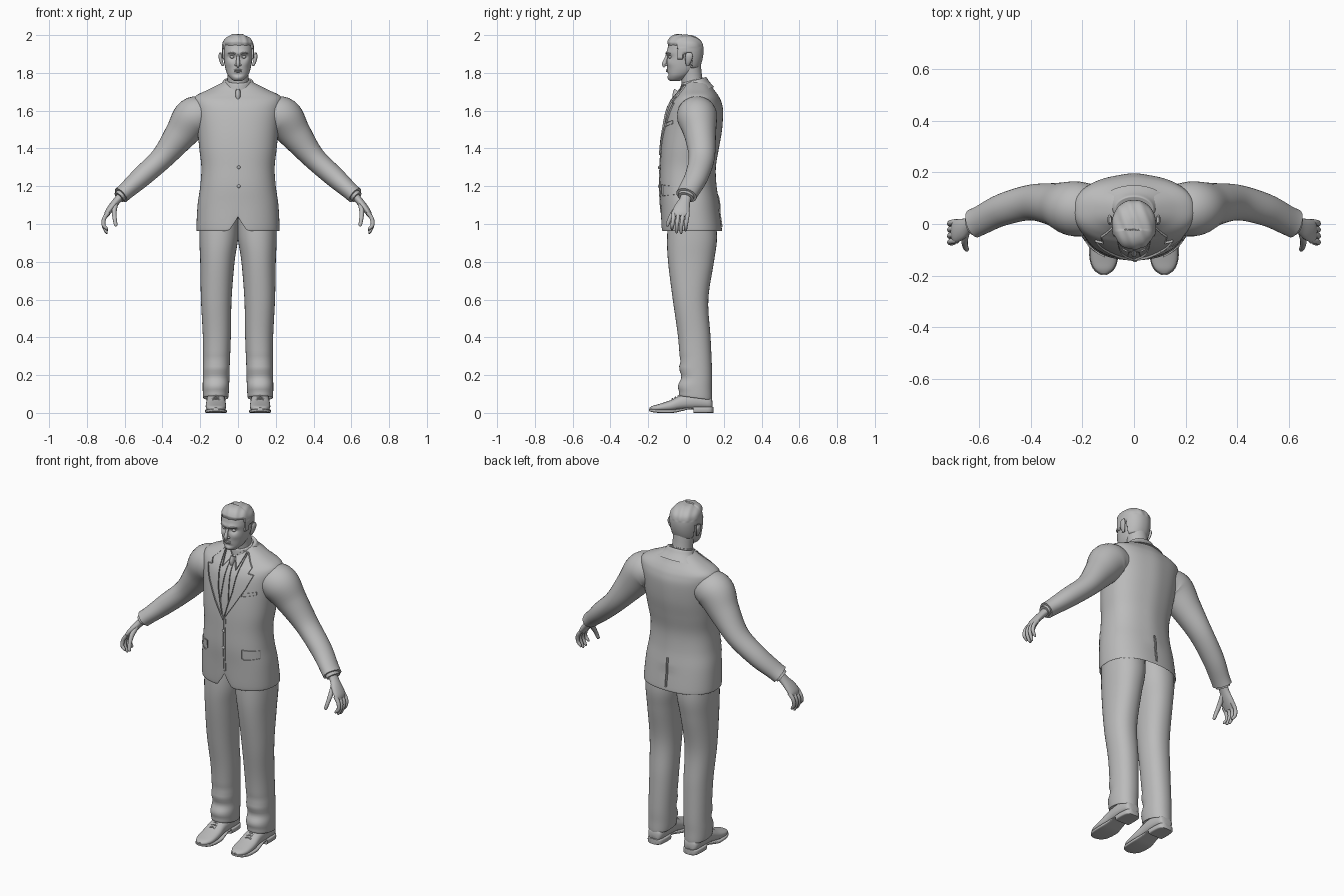
import bpy, bmesh, math
from mathutils import Vector
from mathutils.bvhtree import BVHTree

cube = bpy.data.objects.get("Cube")
if cube:
    bpy.data.objects.remove(cube)

GREY = (0.5, 0.5, 0.5, 1)
mat = bpy.data.materials.new("plain grey")
mat.use_nodes = True
mat.diffuse_color = GREY
mat.node_tree.nodes["Principled BSDF"].inputs["Base Color"].default_value = GREY
X, Y, Z = Vector((1, 0, 0)), Vector((0, 1, 0)), Vector((0, 0, 1))
SIDES = (("left", 1), ("right", -1))


def finish(name, bm, angle=50):
    bmesh.ops.recalc_face_normals(bm, faces=bm.faces)
    me = bpy.data.meshes.new(name)
    bm.to_mesh(me)
    bm.free()
    me.materials.append(mat)
    ob = bpy.data.objects.new(name, me)
    bpy.context.collection.objects.link(ob)
    bpy.ops.object.select_all(action='DESELECT')
    ob.select_set(True)
    bpy.context.view_layer.objects.active = ob
    bpy.ops.object.shade_smooth_by_angle(angle=math.radians(angle))
    return ob


def smooth_rows(rows, n):
    """Catmull-Rom interpolation between rows of numbers."""
    out = []
    for i in range(len(rows) - 1):
        a, b, c, d = rows[max(i - 1, 0)], rows[i], rows[i + 1], rows[min(i + 2, len(rows) - 1)]
        for k in range(n):
            t = k / n
            out.append([q + t / 2 * (r - p + t * (2 * p - 5 * q + 4 * r - s + t * (3 * q - p - 3 * r + s)))
                        for p, q, r, s in zip(a, b, c, d)])
    return out + [list(rows[-1])]


def ring(c, u, v, seg, p):
    def sup(w):
        return math.copysign(abs(w) ** (2 / p), w)
    angles = [2 * math.pi * k / seg for k in range(seg)]
    return [c + u * sup(math.cos(t)) + v * sup(math.sin(t)) for t in angles]


def loft(name, rings, shape=None, caps=True):
    bm = bmesh.new()
    loops = [[bm.verts.new(shape(p) if shape else p) for p in r] for r in rings]
    m = len(loops[0])
    for a, b in zip(loops, loops[1:]):
        for k in range(m):
            bm.faces.new((a[k], a[(k + 1) % m], b[(k + 1) % m], b[k]))
    if caps:
        bm.faces.new(loops[0])
        bm.faces.new(loops[-1])
    return finish(name, bm)


def stack(name, rows, n=4, seg=40, p=2.0, x=0, shape=None, caps=True):
    """Upright loft: rows of height, half width, front y, back y, x shift."""
    rows = [list(r) + [0] * (5 - len(r)) for r in rows]
    rings = [ring(Vector((x + o, (f + b) / 2, z)), X * w, Y * ((b - f) / 2), seg, p)
             for z, w, f, b, o in smooth_rows(rows, n)]
    return loft(name, rings, shape, caps)


def tube(name, rows, s=1, n=5, seg=20, p=2.0):
    """Loft along a path: rows of x, y, z, thickness radius, width radius."""
    rows = smooth_rows(rows, n)
    pts = [Vector((s * r[0], r[1], r[2])) for r in rows]
    rings = []
    for i, c in enumerate(pts):
        t = (pts[min(i + 1, len(pts) - 1)] - pts[max(i - 1, 0)]).normalized()
        side = Y if abs(t.y) < 0.8 else X
        w = (side - t * side.dot(t)).normalized()
        rings.append(ring(c, t.cross(w) * rows[i][3], w * rows[i][4], seg, p))
    return loft(name, rings)


def lengthwise(name, rows, x, p, n=4):
    """Loft along y: rows of y, half width, top, bottom."""
    return loft(name, [ring(Vector((x, y, (t + b) / 2)), X * w, Z * ((t - b) / 2), 28, p)
                       for y, w, t, b in smooth_rows(rows, n)])


def ball(name, c, r):
    bm = bmesh.new()
    bmesh.ops.create_uvsphere(bm, u_segments=16, v_segments=10, radius=1)
    for v in bm.verts:
        v.co = Vector(c) + Vector([a * b for a, b in zip(v.co, r)])
    return finish(name, bm)


def bump(d, size):
    return math.exp(-(d / size) ** 2)


# Jacket body, with a cut-away front hem and a turned-in lower edge
def hem(p):
    q = p.copy()
    if p.y < 0 and p.z < 1.1:
        q.z += 0.075 * bump(p.x, 0.028) * max(0, 1 - max(0, p.z - 0.975) / 0.125)
    q.y += 0.006 * bump(p.x, 0.05) * (p.y > 0.05) * (p.z > 1.1)
    return q


body = [(1.03, .195, -.105, .165), (.978, .212, -.122, .183), (.972, .22, -.13, .19), (1.1, .214, -.135, .172),
        (1.2, .2, -.14, .156), (1.3, .194, -.137, .152), (1.4, .205, -.132, .168), (1.5, .215, -.12, .185),
        (1.6, .228, -.1, .19), (1.65, .236, -.077, .18), (1.68, .222, -.052, .165), (1.71, .16, -.028, .143),
        (1.74, .1, -.008, .122), (1.755, .07, .005, .1)]
jacket = stack("jacket", body, 5, 80, 2.35, shape=hem)
tree = BVHTree.FromPolygons([v.co for v in jacket.data.vertices], [f.vertices[:] for f in jacket.data.polygons])


def plate(name, outline, off, s=1, back=False):
    """Thin panel of (x, z) outline laid on the jacket surface."""
    bm = bmesh.new()
    bm.faces.new([bm.verts.new((s * x, 0, z)) for x, z in outline])
    for axis, lo, count in ((X, -.24, 24), (Z, .96, 42)):
        for k in range(count):
            bmesh.ops.bisect_plane(bm, geom=bm.verts[:] + bm.edges[:] + bm.faces[:],
                                   plane_co=axis * (lo + .02 * k + .003), plane_no=axis)
    d = -1 if back else 1
    for v in bm.verts:
        hit = tree.ray_cast(Vector((v.co.x, -d, v.co.z)), Y * d)[0]
        v.co.y = (hit.y if hit else 0) - d * off
    top = bm.faces[:]
    ext = bmesh.ops.extrude_face_region(bm, geom=top)["geom"]
    for g in ext:
        if isinstance(g, bmesh.types.BMVert):
            g.co.y += d * (off + .003)
    bmesh.ops.delete(bm, geom=[f for f in top if f.is_valid], context='FACES_ONLY')
    bmesh.ops.remove_doubles(bm, verts=bm.verts, dist=1e-5)
    return finish(name, bm, 40)


def strip(name, x, z0, z1, w, off, back=False):
    return plate(name, [(x - w, z0), (x + w, z0), (x + w, z1), (x - w, z1)], off, 1, back)


# Jacket trim
for side, s in SIDES:
    plate(side + "_lapel", [(.0, 1.365), (.06, 1.46), (.12, 1.565), (.15, 1.64), (.118, 1.645), (.128, 1.672),
                            (.1, 1.7), (.072, 1.735), (.062, 1.66), (.045, 1.53)], .009, s)
    plate(side + "_pocket_flap", [(.112, 1.16), (.125, 1.148), (.19, 1.155), (.188, 1.2), (.112, 1.208)], .007, s)
plate("breast_pocket", [(.1, 1.515), (.172, 1.53), (.172, 1.548), (.1, 1.533)], .004)
strip("front_edge", .008, 1.06, 1.37, .006, .004)
strip("back_vent", 0, .985, 1.15, .005, .005, True)
for z in (1.3, 1.2):
    ball("jacket_button", (0.004, -.142, z), (.009, .006, .009))

# Tie and shirt collar
plate("tie_blade", [(-.004, 1.37), (.004, 1.37), (.026, 1.47), (.012, 1.68), (-.012, 1.68), (-.026, 1.47)], .008)
tube("tie_knot", [(0, -.057, 1.655, .008, .01), (0, -.055, 1.68, .013, .017), (0, -.043, 1.705, .012, .022)])


def tilt(p):
    return Vector((p.x, p.y, p.z + .28 * (p.y - .06)))


stack("shirt_collar", [(1.69, .085, -.035, .105), (1.735, .074, -.03, .1), (1.765, .066, -.026, .092),
                       (1.768, .06, -.02, .086)], 3, 40, shape=tilt)
stack("jacket_collar", [(1.70, .13, .0, .15), (1.735, .092, -.005, .124), (1.762, .077, .0, .109),
                        (1.764, .07, .005, .102)], 3, 40, shape=tilt)
for side, s in SIDES:
    plate(side + "_collar_point", [(.008, 1.705), (.045, 1.65), (.066, 1.735), (.04, 1.74)], .011, s)

# Arms, hands and fingers
for side, s in SIDES:
    tube(side + "_sleeve", [(.17, .055, 1.58, .09, .1), (.235, .06, 1.563, .108, .106), (.305, .075, 1.472, .086, .084),
                            (.4, .083, 1.352, .062, .069), (.51, .055, 1.25, .055, .062),
                            (.59, .016, 1.178, .046, .057), (.62, .002, 1.152, .045, .057)], s, 6, 32)
    tube(side + "_shirt_cuff", [(.6, .01, 1.17, .034, .046), (.63, -.002, 1.142, .032, .043)], s, 2, 24)
    tube(side + "_palm", [(.615, .003, 1.155, .022, .03), (.64, -.006, 1.125, .02, .03), (.668, -.02, 1.09, .019, .041),
                          (.69, -.028, 1.06, .016, .045), (.7, -.029, 1.04, .01, .04)], s)
    for k, (finger, drop) in enumerate((("index", .968), ("middle", .951), ("ring", .948), ("little", .962))):
        y = -.064 + .024 * k
        tube(f"{side}_{finger}_finger", [(.685, y, 1.062, .011, .012), (.708, y - .003, 1.03, .011, .011),
                                         (.712, y - .008, .995, .01, .01), (.698, y - .01, drop + .01, .008, .008),
                                         (.692, y - .01, drop, .003, .003)], s, 4, 12)
    tube(side + "_thumb", [(.645, -.025, 1.11, .012, .014), (.655, -.06, 1.07, .013, .014),
                           (.653, -.085, 1.03, .011, .011), (.647, -.098, .995, .009, .009),
                           (.645, -.1, .987, .003, .003)], s, 4, 12)

# Trousers, with a slanted cuff and a soft break above the shoe
def cuff(p):
    q = p.copy()
    if p.z < .3:
        q.z -= .18 * (p.y - .05) * max(0, 1 - p.z / .3)
        q.y -= .006 * math.sin(p.z * 60) * (p.y < .05) * (p.z > .1)
    return q


for side, s in SIDES:
    rows = [(.1, .056, -.02, .125), (.08, .066, -.036, .138), (.14, .07, -.036, .138), (.22, .07, -.03, .138),
            (.4, .074, -.042, .13), (.6, .081, -.07, .118), (.8, .091, -.095, .148), (.93, .103, -.1, .164),
            (1.08, .103, -.09, .15)]
    shift = [.118, .118, .117, .115, .112, .115, .109, .102, .1]
    stack(side + "_trouser_leg", [r + (s * c,) for r, c in zip(rows, shift)], 6, 36, 2.2, shape=cuff)

# Shoes
for side, s in SIDES:
    x = .117 * s
    lengthwise(side + "_shoe", [(.14, .02, .06, .025), (.125, .043, .09, .018), (.05, .05, .11, .018),
                                (-.02, .05, .097, .016), (-.08, .054, .068, .008), (-.14, .051, .048, .008),
                                (-.175, .036, .038, .01), (-.193, .012, .028, .014)], x, 2.4)
    lengthwise(side + "_sole", [(.13, .042, .03, .02), (.03, .044, .03, .02), (-.02, .05, .024, .01),
                                (-.07, .058, .018, 0), (-.14, .054, .018, 0), (-.178, .038, .02, .004),
                                (-.197, .012, .02, .01)], x, 5)
    lengthwise(side + "_heel", [(.145, .022, .032, 0), (.13, .044, .032, 0), (.08, .05, .032, 0), (.04, .048, .032, 0)], x, 6, 3)
    for k in range(3):
        y, z = -.04 - .016 * k, .09 - .0075 * k
        tube(side + "_lace", [(.09, y, z - .012, .004, .004), (.117, y, z, .004, .004), (.144, y, z - .012, .004, .004)], s, 3, 8)

# Head: sunken eye sockets, brow ridge, cheeks and chin
def face(p):
    q = p.copy()
    if p.y < -.02:
        ax = abs(p.x)
        q.y += .014 * bump(ax - .032, .018) * bump(p.z - 1.884, .013)
        q.y -= .009 * bump(ax - .025, .03) * bump(p.z - 1.906, .012)
        q.y -= .005 * bump(ax - .045, .02) * bump(p.z - 1.85, .018)
        q.y += .006 * bump(ax, .025) * bump(p.z - 1.792, .009)
        q.y -= .005 * bump(ax, .02) * bump(p.z - 1.772, .012)
    return q


skull = [(1.758, .02, -.082, -.03), (1.765, .034, -.09, -.015), (1.785, .052, -.097, .02), (1.81, .063, -.099, .05),
         (1.84, .07, -.1, .068), (1.88, .075, -.1, .08), (1.92, .077, -.099, .084), (1.955, .073, -.09, .078),
         (1.978, .056, -.074, .055), (1.99, .03, -.05, .025), (1.992, .004, -.015, -.005)]
stack("head", skull, 6, 72, 2.2, shape=face)
tube("neck", [(0, .045, 1.68, .066, .066), (0, .032, 1.76, .056, .056), (0, .018, 1.85, .06, .06)], seg=32)


# Hair: shell standing proud above the hairline and sunk into the head below it
def hairline(p):
    if p.y < -.045:
        line = 1.946
    elif p.y < -.015:
        line = 1.87
    elif p.y < .025:
        line = 1.9
    else:
        line = 1.825
    out = Vector((p.x, p.y + .005, (p.z - 1.89) * .7)).normalized()
    lift = min(1, max(-1, (p.z - line) / .008))
    lock = .0015 * math.sin(p.x * 160 + p.y * 60) * (p.z > 1.93)
    quiff = .006 * (p.y < -.02) * (p.z > 1.95)
    return p + out * (.009 * lift + lock) + Z * quiff * bump(p.x + .01, .05)


stack("hair", skull[3:], 8, 96, 2.2, shape=hairline)

# Facial features
tube("nose", [(0, -.1, 1.893, .006, .007), (0, -.108, 1.87, .009, .009), (0, -.114, 1.848, .011, .014),
              (0, -.107, 1.836, .007, .014)])
for side, s in SIDES:
    ball(side + "_eye", (.031 * s, -.083, 1.884), (.012, .01, .008))
    ball(side + "_nostril", (.011 * s, -.104, 1.842), (.007, .008, .006))
    tube(side + "_eyebrow", [(.013, -.106, 1.9, .003, .004), (.032, -.102, 1.907, .004, .005), (.052, -.084, 1.902, .002, .003)], s, 4, 10)
    tube(side + "_ear", [(.08, .008, 1.838, .006, .008), (.089, .012, 1.862, .009, .016), (.094, .016, 1.89, .009, .02),
                         (.092, .016, 1.908, .005, .013)], s)
ball("upper_lip", (0, -.1, 1.816), (.022, .007, .004))
ball("lower_lip", (0, -.099, 1.808), (.019, .007, .005))
